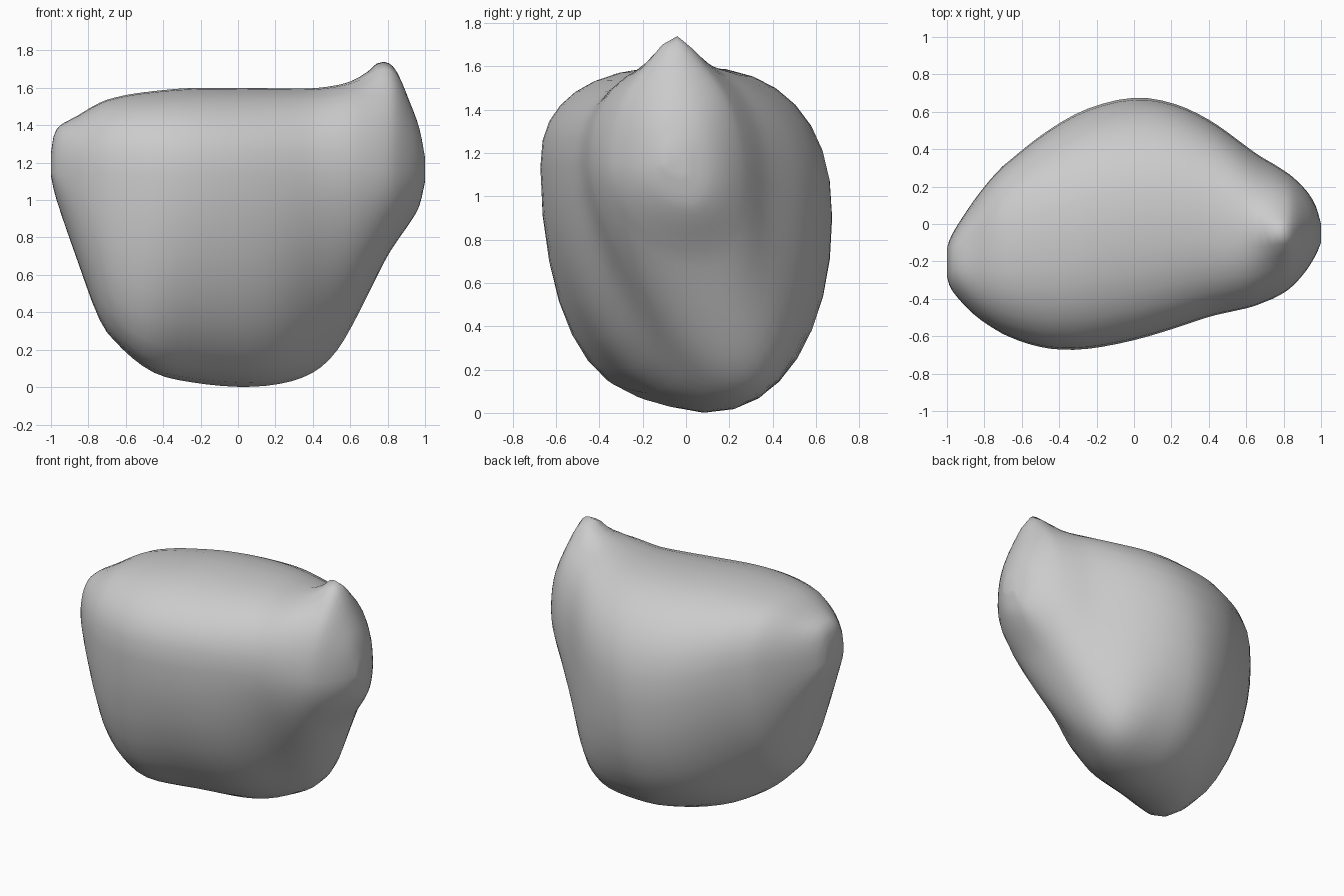
import bpy
import bmesh
import math
from mathutils import Vector

default_cube = bpy.data.objects.get("Cube")
if default_cube:
    bpy.data.objects.remove(default_cube, do_unlink=True)

STEPS = 3      # rings per profile station
QUARTER = 8    # points per quarter of a ring

# Stations along the boulder: x, front y, back y, underside z, top z
STATIONS = [Vector(row) for row in (
    (-1, -.28, -.13, 1.13, 1.25),
    (-.97, -.36, -.05, 1.0, 1.38),
    (-.86, -.48, .12, .68, 1.45),
    (-.74, -.565, .27, .36, 1.52),
    (-.62, -.625, .38, .2, 1.56),
    (-.45, -.67, .51, .07, 1.585),
    (-.25, -.672, .62, .02, 1.602),
    (0, -.625, .68, -.005, 1.602),
    (.22, -.56, .645, .01, 1.6),
    (.4, -.5, .56, .07, 1.6),
    (.53, -.47, .47, .19, 1.615),
    (.65, -.44, .38, .4, 1.63),
    (.78, -.38, .3, .665, 1.64),
    (.85, -.33, .25, .78, 1.61),
    (.92, -.25, .18, .88, 1.49),
    (.97, -.17, .1, .97, 1.37),
    (1, -.1, 0, 1.1, 1.22),
)]


def make_material(name, colour):
    material = bpy.data.materials.new(name)
    material.use_nodes = True
    material.diffuse_color = colour
    material.node_tree.nodes["Principled BSDF"].inputs["Base Color"].default_value = colour
    return material


def bump(x, centre, width):
    """Soft hill that is one at the centre and fades to zero."""
    return math.exp(-((x - centre) / width) ** 2)


def smooth_stations(rows):
    """Catmull-Rom curve through all stations."""
    result = []
    for i in range(len(rows) - 1):
        before, start = rows[max(i - 1, 0)], rows[i]
        end, after = rows[i + 1], rows[min(i + 2, len(rows) - 1)]
        for step in range(STEPS):
            t = step / STEPS
            slope_in, slope_out = (end - before) / 2, (after - start) / 2
            rise = t * t * (3 - 2 * t)
            result.append(start * (1 - rise) + end * rise
                          + slope_in * (t * (1 - t) ** 2)
                          - slope_out * (t * t * (1 - t)))
    result.append(rows[-1])
    return result


def ring_points(station):
    """Cross-section made of four rounded quarters."""
    x, front, back, under, top = station
    left_foot = bump(x, -.6, .28)
    right_foot = bump(x, .52, .25)
    left_shoulder = bump(x, -.72, .25)
    lobe = bump(x, .8, .15)
    crest = (front + back) / 2
    keel = crest + .05 - .15 * left_foot + .14 * right_foot
    keel = min(max(keel, front), back)
    front_waist = 1.15
    back_waist = 1.15 - .25 * (1 - abs(x))
    # Each quarter: side y, middle y, waist z, pole z, roundness
    quarters = (
        (back, crest, back_waist, top, 2.3 + .4 * left_shoulder - .3 * lobe),
        (front, crest, front_waist, top, 2.35 - .3 * lobe),
        (front, keel, front_waist, under, 1.95 + .4 * left_foot - .35 * right_foot),
        (back, keel, back_waist, under, 2.15 - .25 * left_foot + .6 * right_foot),
    )
    points = []
    for number, (side, middle, waist, pole, roundness) in enumerate(quarters):
        for k in range(QUARTER):
            angle = k / QUARTER * math.pi / 2
            if number % 2:
                angle = math.pi / 2 - angle
            out = math.cos(angle) ** (2 / roundness)
            up = max(math.sin(angle), 0) ** (2 / roundness)
            y = middle + (side - middle) * out
            z = waist + (pole - waist) * up
            if number < 2:
                # Small pointed tip on the high end
                z += .1 * up * bump(x, .78, .13) * bump(y, -.05, .1)
            points.append((x, y, z))
    return points


# Boulder body: loft of rings from end to end
bm = bmesh.new()
rings = [[bm.verts.new(p) for p in ring_points(s)] for s in smooth_stations(STATIONS)]
for ring, following in zip(rings, rings[1:]):
    for k in range(len(ring)):
        j = (k + 1) % len(ring)
        bm.faces.new((ring[k], ring[j], following[j], following[k]))
bm.faces.new(rings[0])
bm.faces.new(rings[-1])
bmesh.ops.recalc_face_normals(bm, faces=bm.faces)

# Ease out the lofting bands, keeping the peak and end caps
inner = [v for v in bm.verts if abs(v.co.x) < .7]
for _ in range(2):
    bmesh.ops.smooth_vert(bm, verts=inner, factor=.3,
                          use_axis_x=True, use_axis_y=True, use_axis_z=True)
for face in bm.faces:
    face.smooth = True

mesh = bpy.data.meshes.new("boulder")
bm.to_mesh(mesh)
bm.free()
mesh.materials.append(make_material("stone_grey", (.6, .6, .6, 1)))
boulder = bpy.data.objects.new("boulder", mesh)
bpy.context.collection.objects.link(boulder)
